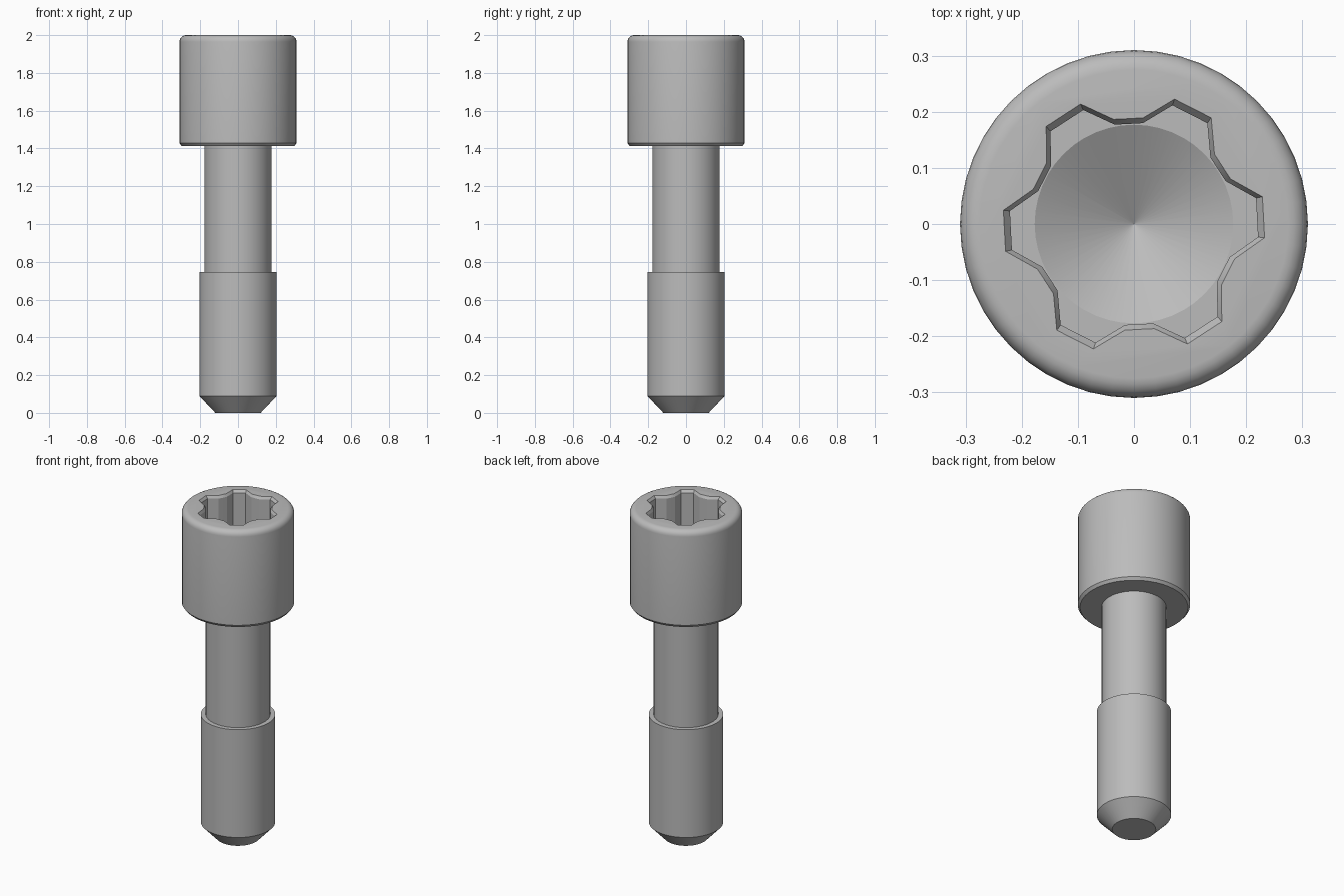
import bpy, bmesh
from math import sin, cos, pi, radians

cube = bpy.data.objects.get("Cube")
if cube:
    bpy.data.objects.remove(cube)

steel = bpy.data.materials.new("grey_steel")
steel.use_nodes = True
GREY = (0.5, 0.5, 0.5, 1)
steel.diffuse_color = GREY
steel.node_tree.nodes["Principled BSDF"].inputs["Base Color"].default_value = GREY


def make_object(name, bm):
    bmesh.ops.recalc_face_normals(bm, faces=bm.faces)
    mesh = bpy.data.meshes.new(name)
    bm.to_mesh(mesh)
    bm.free()
    mesh.materials.append(steel)
    obj = bpy.data.objects.new(name, mesh)
    bpy.context.collection.objects.link(obj)
    return obj


def loft(name, rings):
    """Skin rings of equal point count and cap both ends."""
    bm = bmesh.new()
    loops = [[bm.verts.new(p) for p in ring] for ring in rings]
    for a, b in zip(loops, loops[1:]):
        for i in range(len(a)):
            j = (i + 1) % len(a)
            bm.faces.new((a[i], a[j], b[j], b[i]))
    bm.faces.new(loops[0])
    bm.faces.new(loops[-1])
    return make_object(name, bm)


def circle(r, z, n=48):
    return [(r * cos(2 * pi * i / n), r * sin(2 * pi * i / n), z) for i in range(n)]


def star(scale, z):
    """Six-lobed outline: two corners per lobe, a short arc per valley."""
    lobe = [(-9, 0.234), (9, 0.234), (22, 0.19), (30, 0.188), (38, 0.19)]
    pts = []
    for k in range(6):
        for deg, r in lobe:
            a = radians(deg + 3 + 60 * k)
            pts.append((scale * r * cos(a), scale * r * sin(a), z))
    return pts


# Screw body: tapered tip, thick lower barrel, slim shank, head with rounded rim
FILLET = 0.035
profile = [(0.12, 0), (0.205, 0.09), (0.205, 0.745), (0.178, 0.745),
           (0.178, 1.412), (0.297, 1.412), (0.31, 1.428)]
for i in range(6):
    a = i * pi / 10
    profile.append((0.31 - FILLET * (1 - cos(a)), 2 - FILLET * (1 - sin(a))))
screw = loft("socket_screw", [circle(r, z) for r, z in profile])

# Drive socket with a chamfered mouth, then a conical drill point below it
FLOOR = 1.68
socket = loft("socket_cutter", [star(0.95, FLOOR), star(0.95, 1.985),
                                star(1.0, 2.0), star(1.0, 2.1)])
drill = loft("drill_cutter", [circle(0.0005, FLOOR - 0.1), circle(0.177, FLOOR),
                              circle(0.177, FLOOR + 0.05)])

bpy.context.view_layer.objects.active = screw
for cutter in (socket, drill):
    cut = screw.modifiers.new(cutter.name, "BOOLEAN")
    cut.operation = "DIFFERENCE"
    cut.solver = "EXACT"
    cut.object = cutter
    bpy.ops.object.modifier_apply(modifier=cut.name)
    bpy.data.objects.remove(cutter)

# Smooth round surfaces, keep machined edges crisp
bpy.ops.object.select_all(action="DESELECT")
screw.select_set(True)
bpy.ops.object.shade_smooth_by_angle(angle=radians(25))
